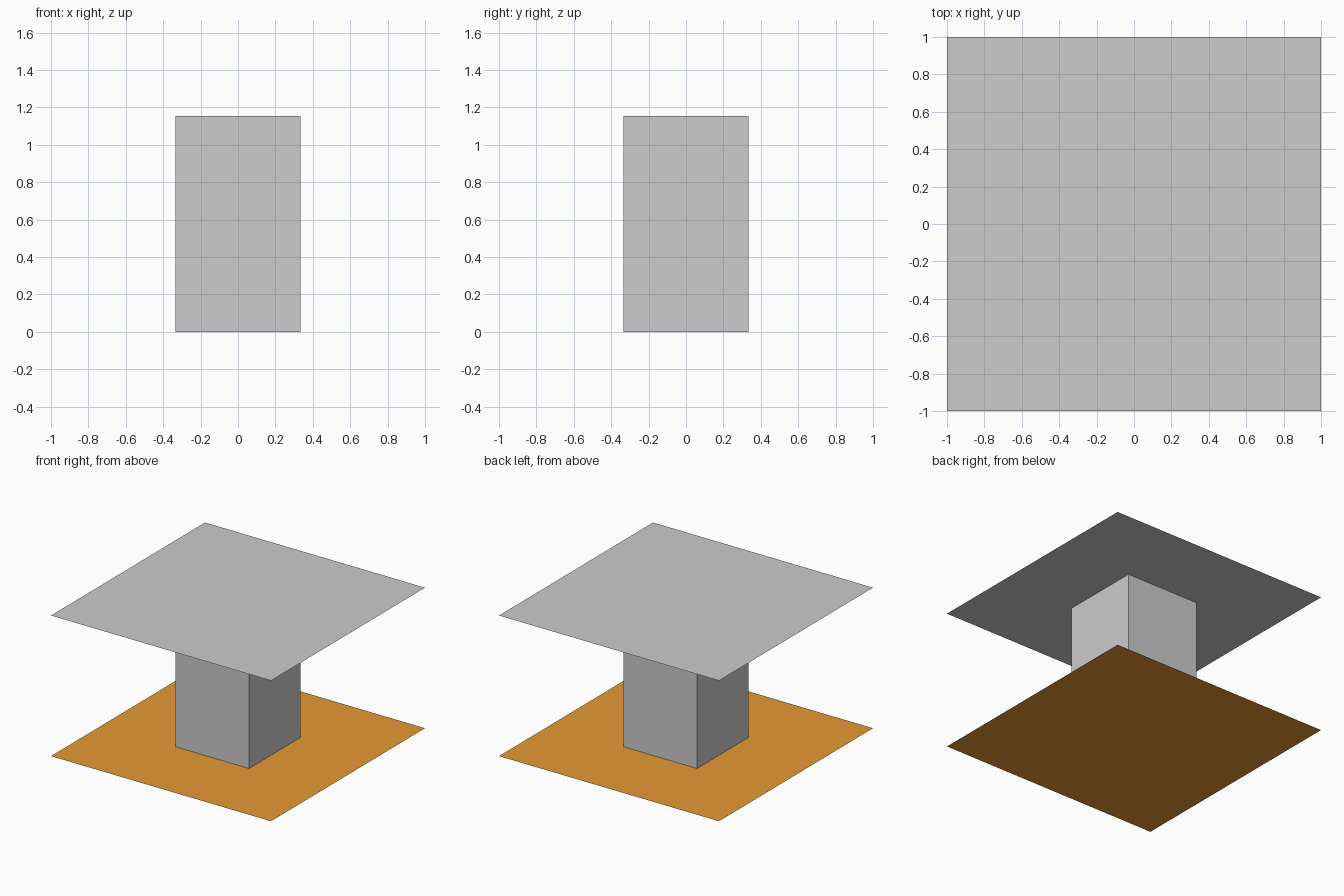
import bpy, bmesh

if "Cube" in bpy.data.objects:
    bpy.data.objects.remove(bpy.data.objects["Cube"])

HALF, CORE, HEIGHT = 1.0, 0.333, 1.155


def material(name, color):
    mat = bpy.data.materials.new(name)
    mat.diffuse_color = (*color, 1.0)
    mat.use_nodes = True
    mat.node_tree.nodes["Principled BSDF"].inputs["Base Color"].default_value = mat.diffuse_color
    return mat


def make_object(name, bm, mat):
    mesh = bpy.data.meshes.new(name)
    bm.to_mesh(mesh)
    bm.free()
    mesh.materials.append(mat)
    obj = bpy.data.objects.new(name, mesh)
    bpy.context.collection.objects.link(obj)
    return obj


def square(bm, half, z):
    return bm.faces.new([bm.verts.new((x * half, y * half, z))
                         for x, y in ((-1, -1), (1, -1), (1, 1), (-1, 1))])


grey = material("light grey", (0.604, 0.604, 0.604))
orange = material("orange", (0.787, 0.319, 0.033))

# Thin ground sheet
bm = bmesh.new()
square(bm, HALF, 0)
make_object("floor_sheet", bm, orange)

# Square column, open underneath where it meets the floor
bm = bmesh.new()
bmesh.ops.create_cube(bm, size=1)
for v in bm.verts:
    v.co = (v.co.x * 2 * CORE, v.co.y * 2 * CORE, (v.co.z + 0.5) * HEIGHT)
bottom = [f for f in bm.faces if f.normal.z < -0.5]
bmesh.ops.delete(bm, geom=bottom, context='FACES_ONLY')
make_object("column", bm, grey)

# Thin roof sheet, inset and opened around the column top
bm = bmesh.new()
roof = square(bm, HALF, HEIGHT)
bm.normal_update()
bmesh.ops.inset_region(bm, faces=[roof], thickness=HALF - CORE,
                       use_boundary=True, use_even_offset=True)
middle = [f for f in bm.faces
          if all(abs(v.co.x) < HALF - 0.1 for v in f.verts)]
bmesh.ops.delete(bm, geom=middle, context='FACES_ONLY')
make_object("roof_sheet", bm, grey)
